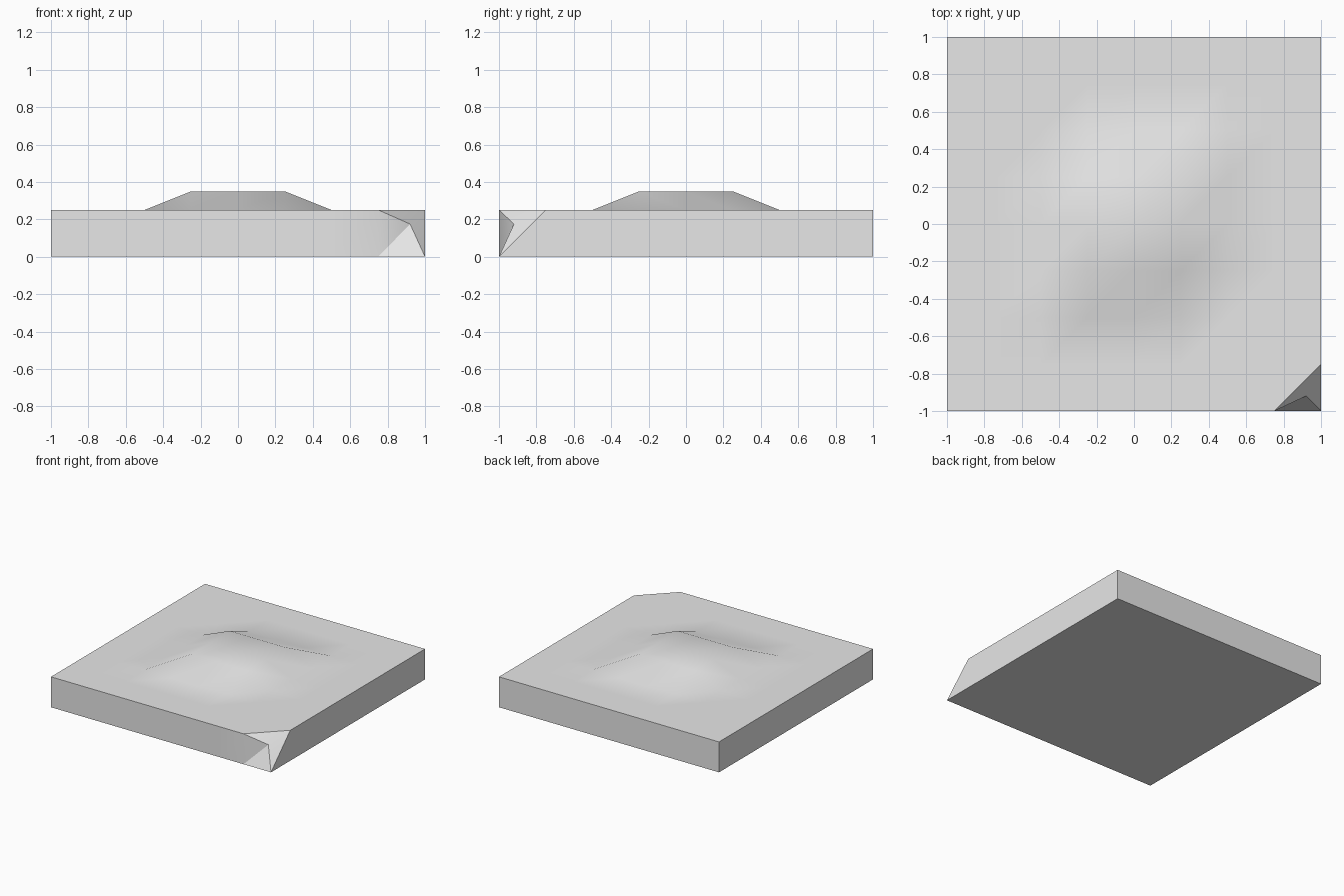
import bpy
import bmesh
import math

if "Cube" in bpy.data.objects:
    bpy.data.objects.remove(bpy.data.objects["Cube"], do_unlink=True)

CELLS = 8
STEP = 2 / CELLS
GROUND = 0.25
PLATEAU = 0.35


def material(name, rgb):
    mat = bpy.data.materials.new(name)
    mat.use_nodes = True
    mat.diffuse_color = (*rgb, 1)
    mat.node_tree.nodes["Principled BSDF"].inputs["Base Color"].default_value = (*rgb, 1)
    return mat


def split_quad(bm, a, b, c, d):
    """Two triangles sharing the a-c diagonal."""
    bm.faces.new((a, b, c))
    bm.faces.new((a, c, d))


bm = bmesh.new()

# Top surface with a raised plateau in the middle
top = {}
for i in range(CELLS + 1):
    for j in range(CELLS + 1):
        x, y = i * STEP - 1, j * STEP - 1
        raised = max(abs(x), abs(y)) < 0.3
        top[i, j] = bm.verts.new((x, y, PLATEAU if raised else GROUND))

# Chipped corner
top[CELLS, 0].co = (0.92, -0.92, 0.175)

for i in range(CELLS):
    for j in range(CELLS):
        split_quad(bm, top[i, j], top[i + 1, j], top[i + 1, j + 1], top[i, j + 1])

# Side walls, walking counter-clockwise round the rim
rim = [(i, 0) for i in range(CELLS)]
rim += [(CELLS, j) for j in range(CELLS)]
rim += [(CELLS - i, CELLS) for i in range(CELLS)]
rim += [(0, CELLS - j) for j in range(CELLS)]
base = [bm.verts.new((i * STEP - 1, j * STEP - 1, 0)) for i, j in rim]
for k, key in enumerate(rim):
    n = (k + 1) % len(rim)
    split_quad(bm, base[k], base[n], top[rim[n]], top[key])

# Underside
bm.faces.new(list(reversed(base)))

mesh = bpy.data.meshes.new("ground_tile")
bm.to_mesh(mesh)
bm.free()
mesh.materials.append(material("light_grey", (0.8, 0.8, 0.8)))

tile = bpy.data.objects.new("ground_tile", mesh)
bpy.context.collection.objects.link(tile)

# Soft slopes, crisp rim and ridges
bpy.ops.object.select_all(action="DESELECT")
tile.select_set(True)
bpy.context.view_layer.objects.active = tile
bpy.ops.object.shade_smooth_by_angle(angle=math.radians(30))
